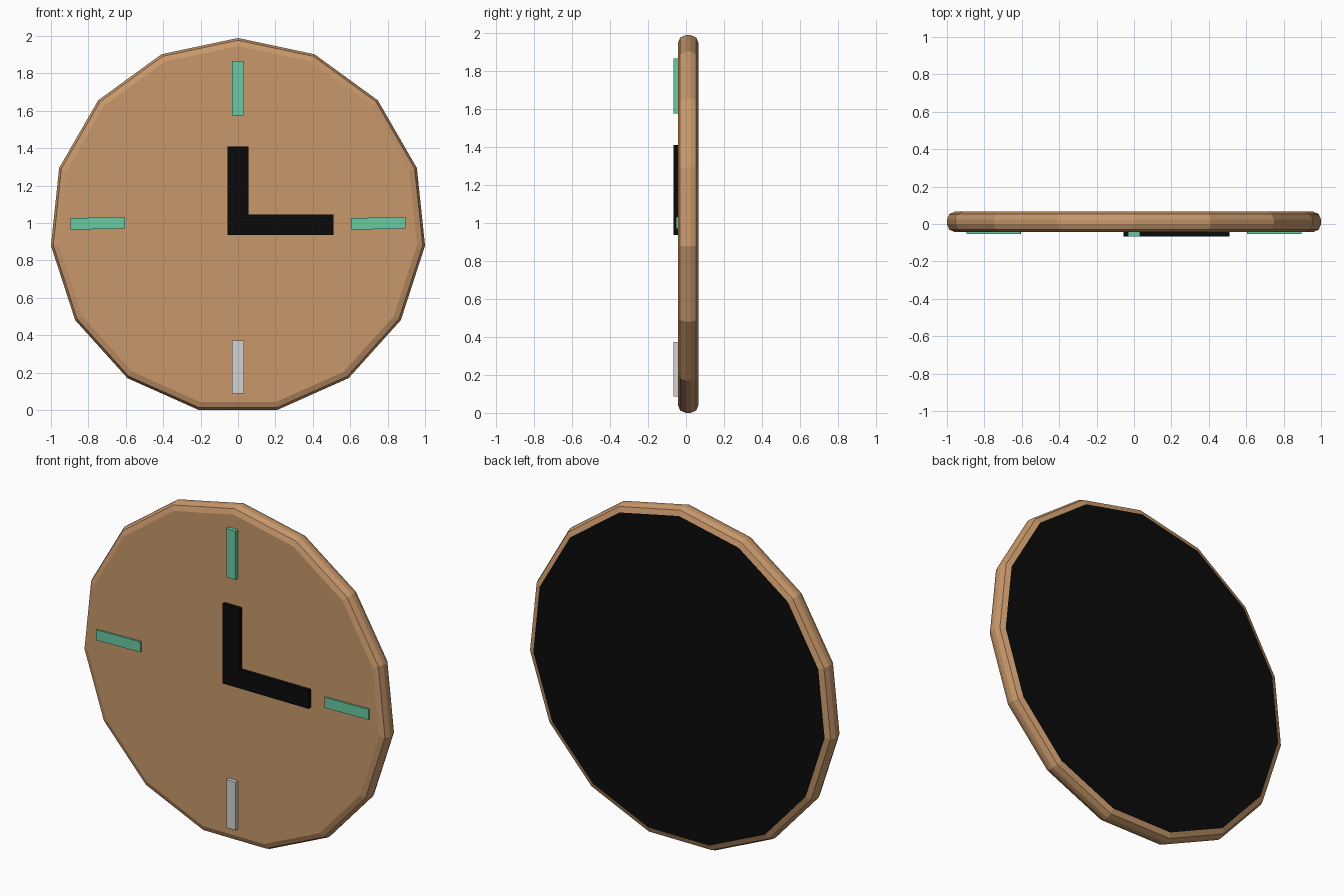
import bpy, bmesh, math
from mathutils import Matrix, Vector

if "Cube" in bpy.data.objects:
    bpy.data.objects.remove(bpy.data.objects["Cube"])


def material(name, colour):
    m = bpy.data.materials.new(name)
    m.diffuse_color = (*colour, 1)
    m.use_nodes = True
    m.node_tree.nodes["Principled BSDF"].inputs["Base Color"].default_value = m.diffuse_color
    return m


WOOD = material("warm_wood", (0.578, 0.314, 0.147))
BLACK = material("black", (0.003, 0.003, 0.003))
GREEN = material("mint_green", (0.138, 0.60, 0.36))
GREY = material("light_grey", (0.65, 0.65, 0.65))

R = 1.0055                              # corner radius of the 15-sided disc
CZ = R * math.cos(math.pi / 15)         # disc centre height
FRONT, BACK = -0.043, 0.066


def add_object(name, bm, mats):
    bmesh.ops.recalc_face_normals(bm, faces=bm.faces)
    me = bpy.data.meshes.new(name)
    bm.to_mesh(me)
    bm.free()
    for m in mats:
        me.materials.append(m)
    ob = bpy.data.objects.new(name, me)
    bpy.context.collection.objects.link(ob)
    return ob


def prism(name, outline, y0, y1, mats):
    """Extrude an (x, z) outline from y0 to y1."""
    bm = bmesh.new()
    face = bm.faces.new([bm.verts.new((x, y0, z)) for x, z in outline])
    geom = bmesh.ops.extrude_face_region(bm, geom=[face])["geom"]
    verts = [g for g in geom if isinstance(g, bmesh.types.BMVert)]
    bmesh.ops.translate(bm, verts=verts, vec=(0, y1 - y0, 0))
    return add_object(name, bm, mats)


# Clock body: one corner at the top, rounded rim, black back
ring = [(R * math.sin(i * math.tau / 15), CZ + R * math.cos(i * math.tau / 15))
        for i in range(15)]
body = prism("clock_body", ring, FRONT, BACK, [WOOD, BLACK])
for p in body.data.polygons:
    p.material_index = 1 if p.normal.y > 0.9 else 0
bev = body.modifiers.new("rounded_rim", 'BEVEL')
bev.width = 0.042
bev.segments = 2
bev.limit_method = 'ANGLE'
bev.angle_limit = math.radians(40)
bev.material = 0

# Hands: one L-shaped plate
prism("clock_hands",
      [(-0.057, 0.937), (0.51, 0.937), (0.51, 1.046),
       (0.056, 1.046), (0.056, 1.41), (-0.057, 1.41)],
      -0.066, FRONT + 0.005, [BLACK])


# Hour markers
def marker(name, x, z, w, h, front, mat, tilt=0):
    bm = bmesh.new()
    bmesh.ops.create_cube(bm, size=1)
    back = FRONT + 0.005
    m = (Matrix.Translation(Vector((x, (front + back) / 2, z)))
         @ Matrix.Rotation(math.radians(tilt), 4, 'Y')
         @ Matrix.Diagonal((w, back - front, h, 1)))
    bmesh.ops.transform(bm, matrix=m, verts=bm.verts)
    add_object(name, bm, [mat])


marker("marker_twelve", 0, 1.72, 0.062, 0.29, -0.066, GREEN)
marker("marker_six", 0, 0.23, 0.062, 0.285, -0.066, GREY)
marker("marker_three", 0.75, 0.998, 0.29, 0.062, -0.053, GREEN, -1.2)
marker("marker_nine", -0.75, 0.998, 0.29, 0.062, -0.053, GREEN, -1.2)
